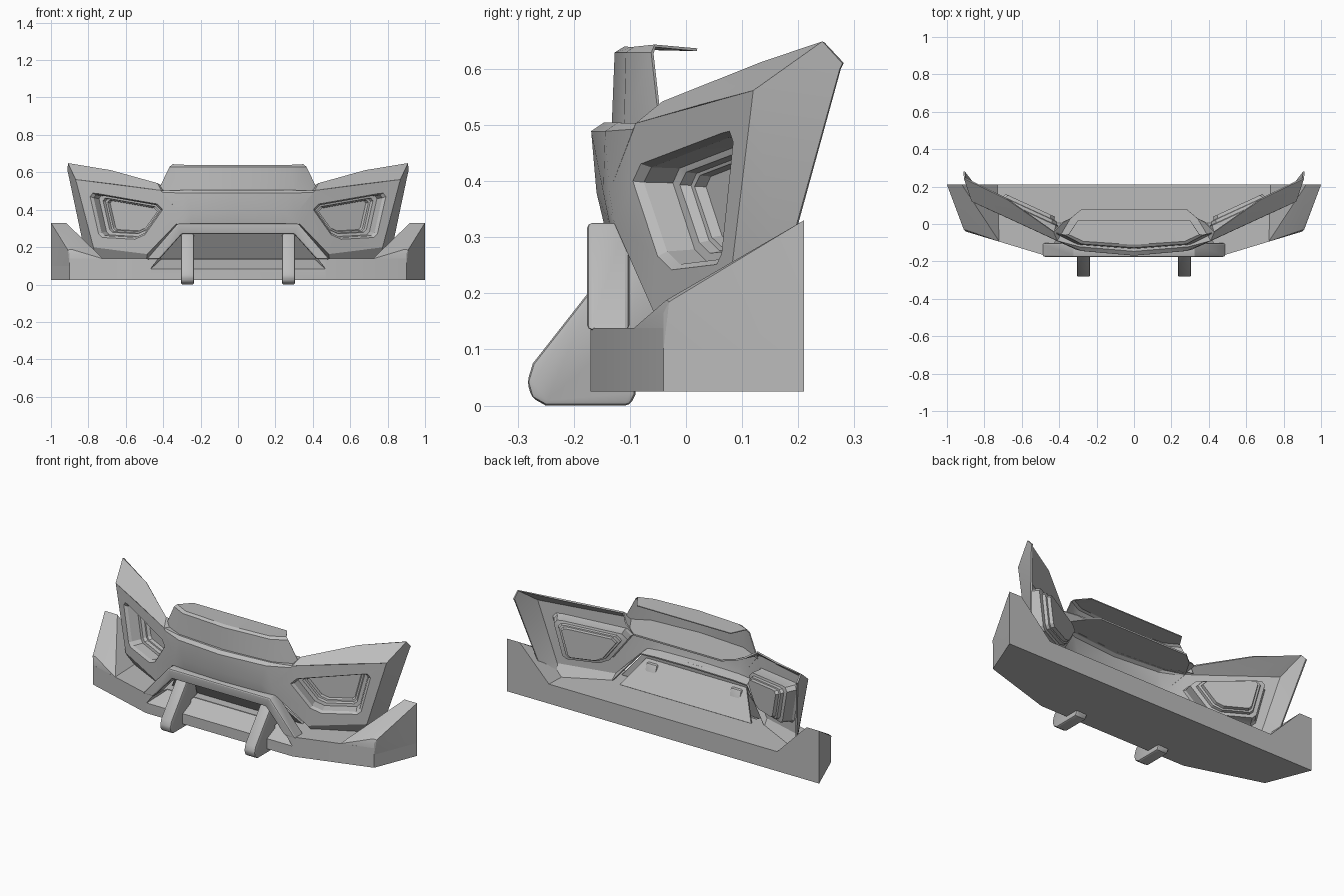
import bpy, bmesh
from mathutils import Vector

cube = bpy.data.objects.get("Cube")
if cube:
    bpy.data.objects.remove(cube, do_unlink=True)

grey = bpy.data.materials.new("plain_grey")
grey.use_nodes = True
GREY = (0.5, 0.5, 0.5, 1)
grey.diffuse_color = GREY
grey.node_tree.nodes["Principled BSDF"].inputs["Base Color"].default_value = GREY


def finish(name, bm, mirror=False, sheet=0, bevel=0, cutter=None):
    """Turn a bmesh into a shaded object with its modifiers baked in."""
    bmesh.ops.remove_doubles(bm, verts=bm.verts, dist=0.0005)
    bmesh.ops.recalc_face_normals(bm, faces=bm.faces)
    mesh = bpy.data.meshes.new(name)
    bm.to_mesh(mesh)
    bm.free()
    ob = bpy.data.objects.new(name, mesh)
    bpy.context.collection.objects.link(ob)
    if cutter:
        cut = ob.modifiers.new("cut", 'BOOLEAN')
        cut.object, cut.solver = cutter, 'EXACT'
    if mirror:
        ob.modifiers.new("mirror", 'MIRROR')
    if sheet:
        solid = ob.modifiers.new("sheet", 'SOLIDIFY')
        solid.thickness, solid.offset = sheet, 0
    if bevel:
        bev = ob.modifiers.new("bevel", 'BEVEL')
        bev.width, bev.segments = bevel, 2
    graph = bpy.context.evaluated_depsgraph_get()
    baked = bpy.data.meshes.new_from_object(ob.evaluated_get(graph))
    ob.modifiers.clear()
    ob.data = baked
    baked.materials.clear()
    baked.materials.append(grey)
    bpy.ops.object.select_all(action='DESELECT')
    ob.select_set(True)
    bpy.context.view_layer.objects.active = ob
    bpy.ops.object.shade_smooth_by_angle(angle=0.4)
    return ob


def hull(points):
    bm = bmesh.new()
    for p in points:
        bm.verts.new(p)
    bmesh.ops.convex_hull(bm, input=bm.verts)
    return bm


def both(points):
    return [(s * x, y, z) for x, y, z in points for s in (1, -1)]


def extrude(points, direction):
    """Polygon pushed along a direction into a solid."""
    bm = bmesh.new()
    face = bm.faces.new([bm.verts.new(p) for p in points])
    out = bmesh.ops.extrude_face_region(bm, geom=[face])
    moved = [v for v in out["geom"] if isinstance(v, bmesh.types.BMVert)]
    bmesh.ops.translate(bm, verts=moved, vec=direction)
    return bm


def skin(bm, rows, closed=False):
    """Quads between neighbouring rows of points."""
    grid = [[bm.verts.new(p) for p in row] for row in rows]
    for low, high in zip(grid, grid[1:]):
        count = len(low)
        for i in range(count if closed else count - 1):
            j = (i + 1) % count
            bm.faces.new([low[i], low[j], high[j], high[i]])
    return grid


# Lower base block with a sloped recess in the middle of its front
recess = finish("recess_cutter", hull(both(
    [(.475, -.19, .075), (.40, -.19, .17), (.41, -.06, .135), (.40, -.06, .17)])))
footprint = [(1, .21), (.9, -.04), (.47, -.17)]
finish("lower_base", hull(both([(x, y, z) for x, y in footprint for z in (.025, .138)])),
       cutter=recess)
bpy.data.objects.remove(recess, do_unlink=True)

# Raised fins on the ends of the base
finish("end_fin", hull([
    (1, .21, .33), (.92, .21, .33), (.89, -.035, .188), (.91, -.03, .185),
    (1, .21, .1), (.9, -.04, .1), (.9, -.04, .165), (.72, -.094, .137),
    (.72, -.094, .1), (.73, .21, .137), (.73, .21, .1)]), mirror=True)

# Arch frame around the lower opening
arch = [(.49, .135), (.325, .325), (-.325, .325), (-.49, .135),
        (-.42, .135), (-.30, .27), (.30, .27), (.42, .135)]
finish("opening_frame", extrude([(x, -.176, z) for x, z in arch], (0, .075, 0)), bevel=.008)

# Leaning panel behind the opening
bm = bmesh.new()
skin(bm, [[(-.32, -.1, .28), (.32, -.1, .28)], [(-.42, .0, .137), (.42, .0, .137)]])
finish("opening_panel", bm, sheet=.012)

# Tow brackets
side = [(-.12, .27), (-.175, .2), (-.273, .075), (-.283, .042), (-.275, .014), (-.25, 0),
        (-.1, 0), (-.09, .02), (-.09, .13), (-.03, .145), (-.07, .27)]
finish("tow_bracket", extrude([(.235, y, z) for y, z in side], (.07, 0, 0)),
       mirror=True, bevel=.009)


# Main bumper shell: wing faces lie on one slanted upright plane
def wing(x, z, depth=0):
    return Vector((x - .42 * depth, .46 * x - .275 + .91 * depth, z))


top_in, top_out = wing(.41, .5), wing(.865, .56)
low_out, low_in = wing(.77, .2), wing(.485, .165)
notch, fold = wing(.33, .325), wing(.31, .38)
bm = bmesh.new()

# wing face with a lamp opening
outline = [top_in, top_out, low_out, low_in, notch, fold]
lamp = [(.775, .49), (.745, .488), (.43, .432), (.40, .40), (.495, .265),
        (.55, .24), (.725, .25), (.745, .27), (.79, .47)]
edges = []
for loop in (outline, [wing(x, z) for x, z in lamp]):
    verts = [bm.verts.new(p) for p in loop]
    edges += [bm.edges.new((a, b)) for a, b in zip(verts, verts[1:] + verts[:1])]
bmesh.ops.triangle_fill(bm, edges=edges, use_beauty=True)

# stepped lamp pocket, closed at the back
cx, cz = .61, .37
steps = [(1, 0), (.94, .012), (.90, .065), (.78, .068), (.75, .085), (.69, .087), (.66, .105)]
pocket = skin(bm, [[wing(cx + (x - cx) * s, cz + (z - cz) * s, d) for x, z in lamp]
                   for s, d in steps], closed=True)
bm.faces.new(pocket[-1])

# flared top rim, outer flank and bottom flange
rim_in, rim_mid, tip = (.43, -.04, .538), (.68, .135, .608), (.905, .245, .648)
skin(bm, [[top_in, top_in.lerp(top_out, .55), top_out], [rim_in, rim_mid, tip]])
skin(bm, [[tip, top_out, low_out], [(.908, .28, .61), (.905, .275, .6), (.825, .17, .22)]])
skin(bm, [[(.825, .17, .22), low_out, low_in, notch],
          [(.80, .18, .135), (.75, .11, .135), (.49, -.02, .13), (.34, -.07, .31)]])

# centre band, with a top shelf and a lower lip
skin(bm, [
    [(0, .08, .495), (.28, .08, .495), (.34, .03, .495)],
    [(0, -.145, .5), (.29, -.12, .5), top_in],
    [(0, -.165, .487), (.28, -.14, .487), top_in.lerp(fold, .08)],
    [(0, -.155, .38), (.25, -.143, .38), fold],
    [(0, -.143, .327), (.25, -.133, .327), notch],
    [(0, -.08, .312), (.25, -.075, .312), (.34, -.07, .31)]])
skin(bm, [[top_in, rim_in], [(.34, .03, .495), (.38, .01, .51)]])
finish("bumper_shell", bm, mirror=True, sheet=.009)

# Bonnet edge above the centre band
bm = bmesh.new()
skin(bm, [
    [(0, -.13, .495), (.30, -.108, .495), (.43, -.045, .495)],
    [(0, -.125, .628), (.28, -.105, .628), (.365, -.06, .628)],
    [(0, -.11, .637), (.27, -.092, .637), (.35, -.055, .641)],
    [(0, .02, .634), (.27, .02, .634), (.30, .02, .634)]])
finish("bonnet_edge", bm, mirror=True, sheet=.005)
